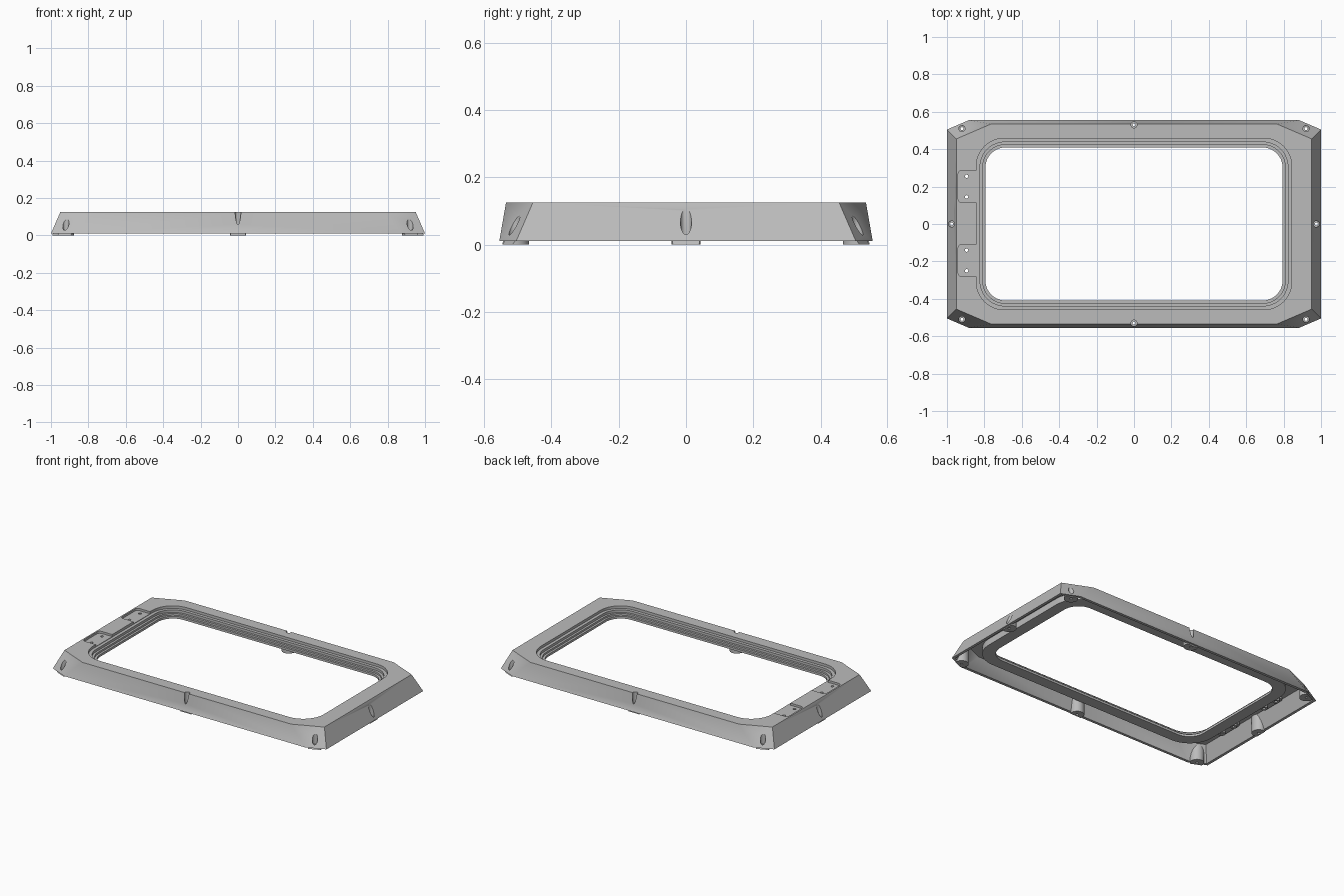
import bpy, bmesh, math

cube = bpy.data.objects.get("Cube")
if cube:
    bpy.data.objects.remove(cube, do_unlink=True)

grey = bpy.data.materials.new("warm_grey")
grey.use_nodes = True
GREY = (0.5, 0.5, 0.5, 1)
grey.diffuse_color = GREY
grey.node_tree.nodes["Principled BSDF"].inputs["Base Color"].default_value = GREY

BASE, TOP = 0.01, 0.125


def prism(name, low, high, z0, z1):
    """Closed solid between two matching outlines."""
    bm = bmesh.new()
    a = [bm.verts.new((x, y, z0)) for x, y in low]
    b = [bm.verts.new((x, y, z1)) for x, y in high]
    bm.faces.new(a[::-1])
    bm.faces.new(b)
    for i in range(len(a)):
        j = (i + 1) % len(a)
        bm.faces.new((a[i], a[j], b[j], b[i]))
    bmesh.ops.recalc_face_normals(bm, faces=bm.faces)
    mesh = bpy.data.meshes.new(name)
    bm.to_mesh(mesh)
    bm.free()
    mesh.materials.append(grey)
    ob = bpy.data.objects.new(name, mesh)
    bpy.context.collection.objects.link(ob)
    return ob


def combine(target, tool, operation):
    """Apply a boolean and discard the tool."""
    mod = target.modifiers.new(operation, "BOOLEAN")
    mod.operation, mod.object, mod.solver = operation, tool, "EXACT"
    bpy.context.view_layer.objects.active = target
    bpy.ops.object.modifier_apply(modifier=mod.name)
    bpy.data.objects.remove(tool, do_unlink=True)


def rounded(x0, x1, y0, y1, radii, steps=12):
    """Rounded rectangle, radii for the right and left corners."""
    right, left = radii
    pts = []
    for cx, cy, sx, sy, r, start in ((x1, y1, -1, -1, right, 0), (x0, y1, 1, -1, left, 90),
                                     (x0, y0, 1, 1, left, 180), (x1, y0, -1, 1, right, 270)):
        if r == 0:
            pts.append((cx, cy))
            continue
        for k in range(steps + 1):
            t = math.radians(start + 90 * k / steps)
            pts.append((cx + sx * r + r * math.cos(t), cy + sy * r + r * math.sin(t)))
    return pts


def opening(grow):
    x, y, r = 0.795 + grow, 0.41 + grow, 0.11 + grow * 0.8
    return rounded(-x, x, -y, y, (r, r))


def section(z, inset):
    """Chamfered outline of the sloping frame at a given height."""
    f = (z - BASE) / (TOP - BASE)
    xa, ya = 1 - 0.05 * f - inset, 0.505 - 0.05 * f - 0.66 * inset
    xb, yb = 0.883 - 0.12 * f - 0.2 * inset, 0.555 - 0.02 * f - inset
    return [(xa, -ya), (xa, ya), (xb, yb), (-xb, yb),
            (-xa, ya), (-xa, -ya), (-xb, -yb), (xb, -yb)]


def frame_solid(name, inset, z0, z1):
    return prism(name, section(z0, inset), section(z1, inset), z0, z1)


def straight(name, outline, z0, z1):
    return prism(name, outline, outline, z0, z1)


def cylinder(name, x, y, r, z0, z1, n=32):
    ring = [(x + r * math.cos(math.tau * k / n), y + r * math.sin(math.tau * k / n))
            for k in range(n)]
    return straight(name, ring, z0, z1)


# Hollow sloping shell
frame = frame_solid("window_frame", 0, BASE, TOP)
combine(frame, frame_solid("cavity", 0.018, -0.03, 0.107), "DIFFERENCE")

# Thick rim that carries the stepped seat
combine(frame, straight("rim", opening(0.075), 0.065, 0.116), "UNION")

# Screw bosses inside the shell, trimmed to its slope
screws = [(sx * 0.92, sy * 0.51) for sx in (-1, 1) for sy in (-1, 1)]
screws += [(0, 0.53), (0, -0.53), (0.975, 0), (-0.975, 0)]
for x, y in screws:
    boss = cylinder("boss", x, y, 0.043, 0, 0.114)
    combine(boss, frame_solid("trim", 0.011, -0.02, 0.12), "INTERSECT")
    combine(frame, boss, "UNION")

# Pockets for the two hinge plates, with their screw nubs
hinge_rows = (0.2, -0.195)
for y in hinge_rows:
    combine(frame, straight("pocket", rounded(-0.932, -0.83, y - 0.08, y + 0.08, (0, 0.02)),
                            0.092, 0.117), "UNION")
    for dy in (-0.055, 0.055):
        combine(frame, cylinder("nub", -0.895, y + dy, 0.022, 0.075, 0.115), "UNION")

# Stepped seat around the opening
for grow, floor in ((0.048, 0.108), (0.028, 0.092), (0.014, 0.08), (0, 0.03)):
    combine(frame, straight("step", opening(grow), floor, 0.2), "DIFFERENCE")

# Hinge recesses and their screw holes
for y in hinge_rows:
    combine(frame, straight("recess", rounded(-0.94, -0.82, y - 0.086, y + 0.086, (0, 0.02)),
                            0.111, 0.2), "DIFFERENCE")
    for dy in (-0.055, 0.055):
        combine(frame, cylinder("hole", -0.895, y + dy, 0.009, 0.03, 0.2, 20), "DIFFERENCE")

# Counterbored screw holes
for x, y in screws:
    combine(frame, cylinder("counterbore", x, y, 0.0165, 0.02, 0.2), "DIFFERENCE")
    combine(frame, cylinder("screw_hole", x, y, 0.008, -0.05, 0.1, 20), "DIFFERENCE")

bpy.ops.object.select_all(action="DESELECT")
frame.select_set(True)
bpy.context.view_layer.objects.active = frame
bpy.ops.object.shade_smooth_by_angle(angle=math.radians(30))
